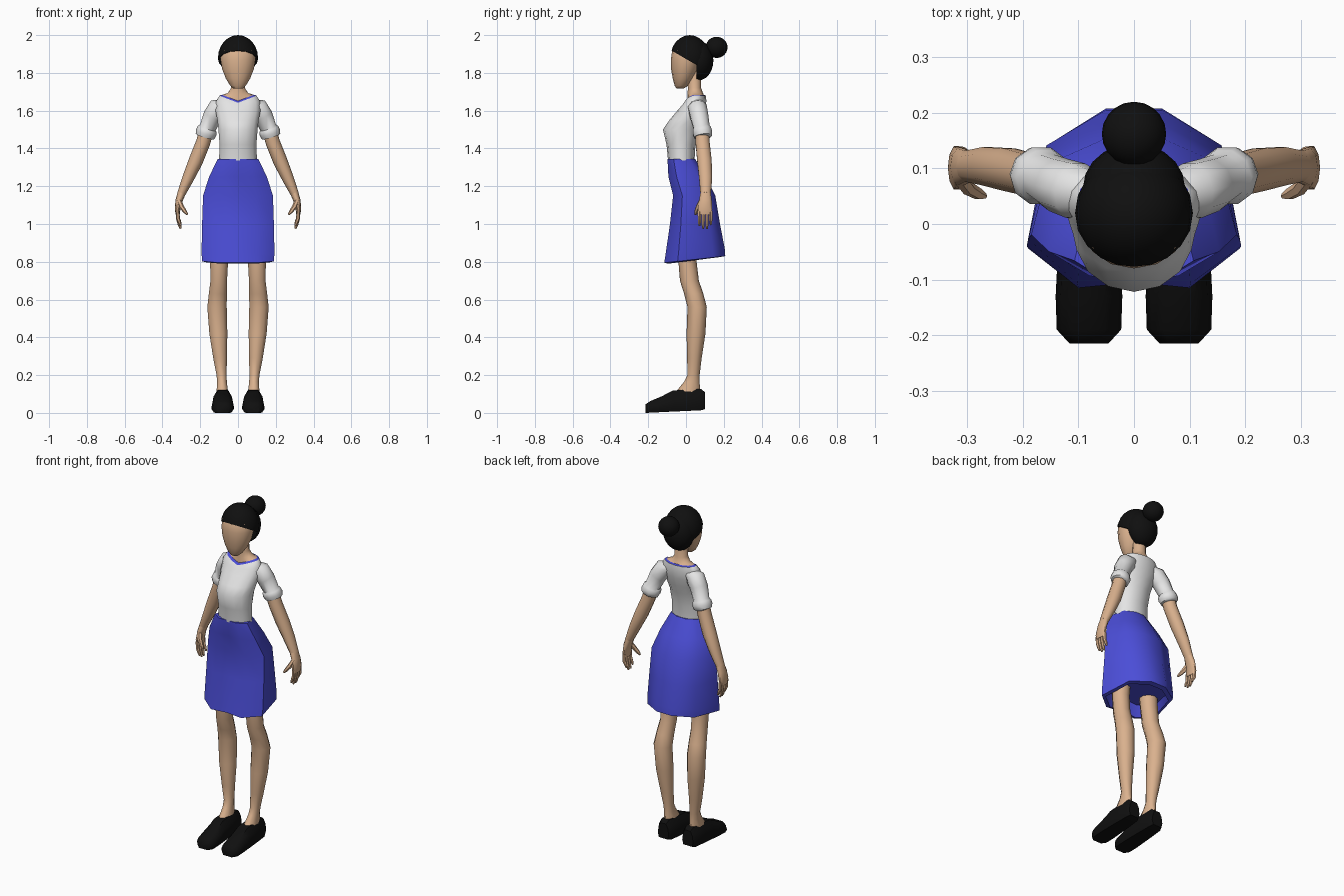
import bpy, bmesh, math
from mathutils import Vector


def material(name, rgb):
    m = bpy.data.materials.new(name)
    m.diffuse_color = (*rgb, 1)
    return m


SKIN = material("skin", (0.70, 0.44, 0.27))
BLUE = material("blue cloth", (0.07, 0.075, 0.68))
WHITE = material("white cloth", (0.78, 0.78, 0.78))
BLACK = material("black", (0.005, 0.005, 0.005))


def finish(name, bm, mats, angle=50):
    bmesh.ops.recalc_face_normals(bm, faces=bm.faces)
    me = bpy.data.meshes.new(name)
    bm.to_mesh(me)
    bm.free()
    for m in mats:
        me.materials.append(m)
    me.shade_smooth()
    me.set_sharp_from_angle(angle=math.radians(angle))
    ob = bpy.data.objects.new(name, me)
    bpy.context.collection.objects.link(ob)
    return ob


def loft(name, rings, mats, caps=(True, True), band_mats=None, angle=50):
    """Skin a list of equally sized point rings."""
    bm = bmesh.new()
    vs = [[bm.verts.new(p) for p in r] for r in rings]
    n = len(rings[0])
    for i in range(len(vs) - 1):
        for k in range(n):
            f = bm.faces.new((vs[i][k], vs[i][(k + 1) % n],
                              vs[i + 1][(k + 1) % n], vs[i + 1][k]))
            f.material_index = (band_mats or {}).get(i, 0)
    if caps[0]:
        bm.faces.new(vs[0])
    if caps[1]:
        bm.faces.new(vs[-1])
    return finish(name, bm, mats, angle)


def oval(z, hw, yf, yb, dip=0, n=14, cx=0):
    """Horizontal ring from y = yf to yb; dip lowers its front into a V."""
    pts = []
    for k in range(n):
        a = 2 * math.pi * k / n
        s, c = math.sin(a), math.cos(a)
        drop = dip * (1 - abs(s)) if c > 0 else 0
        pts.append((cx + hw * s, (yf + yb) / 2 - (yb - yf) / 2 * c, z - drop))
    return pts


def tube(name, path, mat, side, n=10):
    """Tube along (x, y, z, radius across, radius in depth) stations."""
    rings = []
    for i, s in enumerate(path):
        a, b = path[max(i - 1, 0)], path[min(i + 1, len(path) - 1)]
        t = (Vector(b[:3]) - Vector(a[:3])).normalized()
        u = Vector((0, 1, 0)).cross(t).normalized()
        v = t.cross(u)
        ring = []
        for k in range(n):
            w = 2 * math.pi * k / n
            p = Vector(s[:3]) + u * s[3] * math.cos(w) + v * s[4] * math.sin(w)
            ring.append((p.x * side, p.y, p.z))
        rings.append(ring)
    return loft(name, rings, [mat])


def ball(name, center, radii, mat, cut=None):
    """Ellipsoid, optionally trimmed by a plane (point, normal removed)."""
    bm = bmesh.new()
    bmesh.ops.create_uvsphere(bm, u_segments=20, v_segments=12, radius=1)
    for v in bm.verts:
        v.co = Vector(c + r * q for c, r, q in zip(center, radii, v.co))
    if cut:
        geom = bm.verts[:] + bm.edges[:] + bm.faces[:]
        res = bmesh.ops.bisect_plane(bm, geom=geom, plane_co=cut[0],
                                     plane_no=cut[1], clear_outer=True)
        edges = [e for e in res["geom_cut"] if isinstance(e, bmesh.types.BMEdge)]
        bmesh.ops.holes_fill(bm, edges=edges, sides=0)
    return finish(name, bm, [mat])


# Skirt: angular hem outline, scaled ring by ring, with a turned-in hem
half = [(0.1, -0.115), (0.19, -0.045), (0.155, 0.14), (0.05, 0.205)]
outline = [(0, -0.105)] + half + [(-x, y) for x, y in reversed(half)]


def skirt_ring(z, hw, yf, yb, tilt=0):
    out = []
    for x, y in outline:
        f = (y + 0.115) / 0.32
        out.append((x * hw / 0.19, yf + (yb - yf) * f, z + tilt * f))
    return out


loft("skirt", [skirt_ring(*r) for r in (
    (1.345, 0.107, -0.098, 0.048), (1.25, 0.153, -0.093, 0.105),
    (1.15, 0.185, -0.068, 0.155), (1.0, 0.19, -0.085, 0.18),
    (0.84, 0.193, -0.108, 0.205, 0.03), (0.795, 0.19, -0.115, 0.208, 0.035),
    (0.79, 0.172, -0.095, 0.18, 0.035), (0.86, 0.165, -0.08, 0.16))], [BLUE])

# Blouse: the last band is the blue collar around the open neckline
collar_inner = oval(1.684, 0.086, 0.006, 0.094, 0.032)
loft("blouse", [
    oval(1.335, 0.103, -0.095, 0.045), oval(1.42, 0.1, -0.103, 0.05),
    oval(1.5, 0.106, -0.122, 0.072), oval(1.55, 0.112, -0.088, 0.088),
    oval(1.6, 0.122, -0.046, 0.1), oval(1.65, 0.12, -0.022, 0.108, 0.026),
    oval(1.68, 0.1, -0.006, 0.105, 0.038), collar_inner],
    [WHITE, BLUE], caps=(True, False), band_mats={6: 1})

# Neck with the bare skin inside the collar
loft("neck", [collar_inner, oval(1.693, 0.055, 0.008, 0.09, 0.01),
              oval(1.72, 0.037, 0.01, 0.08), oval(1.82, 0.034, 0.0, 0.08)], [SKIN])

# Head
loft("head", [oval(*r) for r in (
    (1.717, 0.024, -0.05, -0.012), (1.732, 0.042, -0.06, 0.01),
    (1.77, 0.066, -0.07, 0.04), (1.82, 0.086, -0.079, 0.065),
    (1.87, 0.095, -0.08, 0.08), (1.92, 0.095, -0.073, 0.085),
    (1.96, 0.07, -0.045, 0.075))], [SKIN])

# Hair: cap trimmed along the hairline, fuller back, and bun
ball("hair_cap", (0, 0.02, 1.88), (0.106, 0.103, 0.12), BLACK,
     ((0, -0.08, 1.92), (0, -0.5, -0.87)))
ball("hair_back", (0, 0.065, 1.865), (0.092, 0.08, 0.105), BLACK,
     ((0, 0.055, 1.8), (0, -1, 0)))
ball("hair_bun", (0, 0.162, 1.935), (0.058, 0.058, 0.056), BLACK)

for side, tag in ((1, "left"), (-1, "right")):
    # Sleeve with puffed cuff
    tube(tag + "_sleeve", [
        (0.07, 0.055, 1.635, 0.03, 0.04), (0.105, 0.06, 1.615, 0.054, 0.052),
        (0.135, 0.07, 1.572, 0.05, 0.05), (0.16, 0.083, 1.51, 0.044, 0.045),
        (0.163, 0.084, 1.503, 0.052, 0.051), (0.169, 0.087, 1.483, 0.056, 0.054),
        (0.175, 0.09, 1.463, 0.051, 0.049), (0.176, 0.09, 1.46, 0.038, 0.038)],
        WHITE, side)
    # Arm
    tube(tag + "_arm", [
        (0.165, 0.085, 1.5, 0.038, 0.038), (0.185, 0.088, 1.43, 0.038, 0.039),
        (0.225, 0.098, 1.33, 0.038, 0.04), (0.265, 0.104, 1.24, 0.031, 0.036),
        (0.3, 0.104, 1.16, 0.022, 0.029)], SKIN, side)
    # Hand, fingers and thumb
    tube(tag + "_palm", [
        (0.298, 0.104, 1.165, 0.022, 0.029), (0.312, 0.103, 1.125, 0.019, 0.035),
        (0.32, 0.101, 1.08, 0.015, 0.04), (0.319, 0.1, 1.05, 0.011, 0.037)],
        SKIN, side)
    for i, tip in enumerate((0.99, 0.975, 0.975, 0.995)):
        y = 0.071 + i * 0.02
        tube(f"{tag}_finger_{i + 1}", [
            (0.319, y, 1.07, 0.01, 0.0105), (0.318, y, 1.03, 0.01, 0.01),
            (0.31, y, tip + 0.02, 0.009, 0.009), (0.303, y, tip, 0.005, 0.005)],
            SKIN, side, 6)
    tube(tag + "_thumb", [
        (0.313, 0.083, 1.125, 0.013, 0.014), (0.298, 0.064, 1.09, 0.013, 0.013),
        (0.28, 0.054, 1.065, 0.01, 0.011), (0.268, 0.05, 1.05, 0.005, 0.005)],
        SKIN, side, 6)
    # Leg, with the instep spreading into the shoe
    loft(tag + "_leg", [oval(z, hw, yf, yb, n=10, cx=side * cx)
                        for z, cx, hw, yf, yb in (
        (0.95, 0.092, 0.055, -0.05, 0.06), (0.8, 0.1, 0.05, -0.04, 0.056),
        (0.7, 0.102, 0.046, -0.032, 0.068), (0.63, 0.107, 0.05, -0.01, 0.092),
        (0.56, 0.111, 0.054, 0.008, 0.11), (0.42, 0.104, 0.05, 0.003, 0.103),
        (0.29, 0.095, 0.038, 0.006, 0.083), (0.2, 0.087, 0.028, 0.008, 0.072),
        (0.165, 0.085, 0.027, -0.01, 0.072), (0.11, 0.083, 0.032, -0.055, 0.075))],
        [SKIN])
    # Shoe: rounded block section swept from heel to toe
    section = [(-0.8, 0), (0.8, 0), (1, 0.3), (0.85, 0.72), (0.5, 1),
               (-0.5, 1), (-0.85, 0.72), (-1, 0.3)]
    rings = []
    for y, hw, low, top in ((0.1, 0.036, 0.02, 0.11), (0.08, 0.047, 0.014, 0.126),
                            (0.0, 0.053, 0.01, 0.124), (-0.07, 0.057, 0.007, 0.118),
                            (-0.13, 0.06, 0.004, 0.087), (-0.19, 0.058, 0.001, 0.062),
                            (-0.215, 0.035, 0.0, 0.045)):
        rings.append([(side * (0.081 + hw * x), y, low + (top - low) * z)
                      for x, z in section])
    loft(tag + "_shoe", rings, [BLACK])
